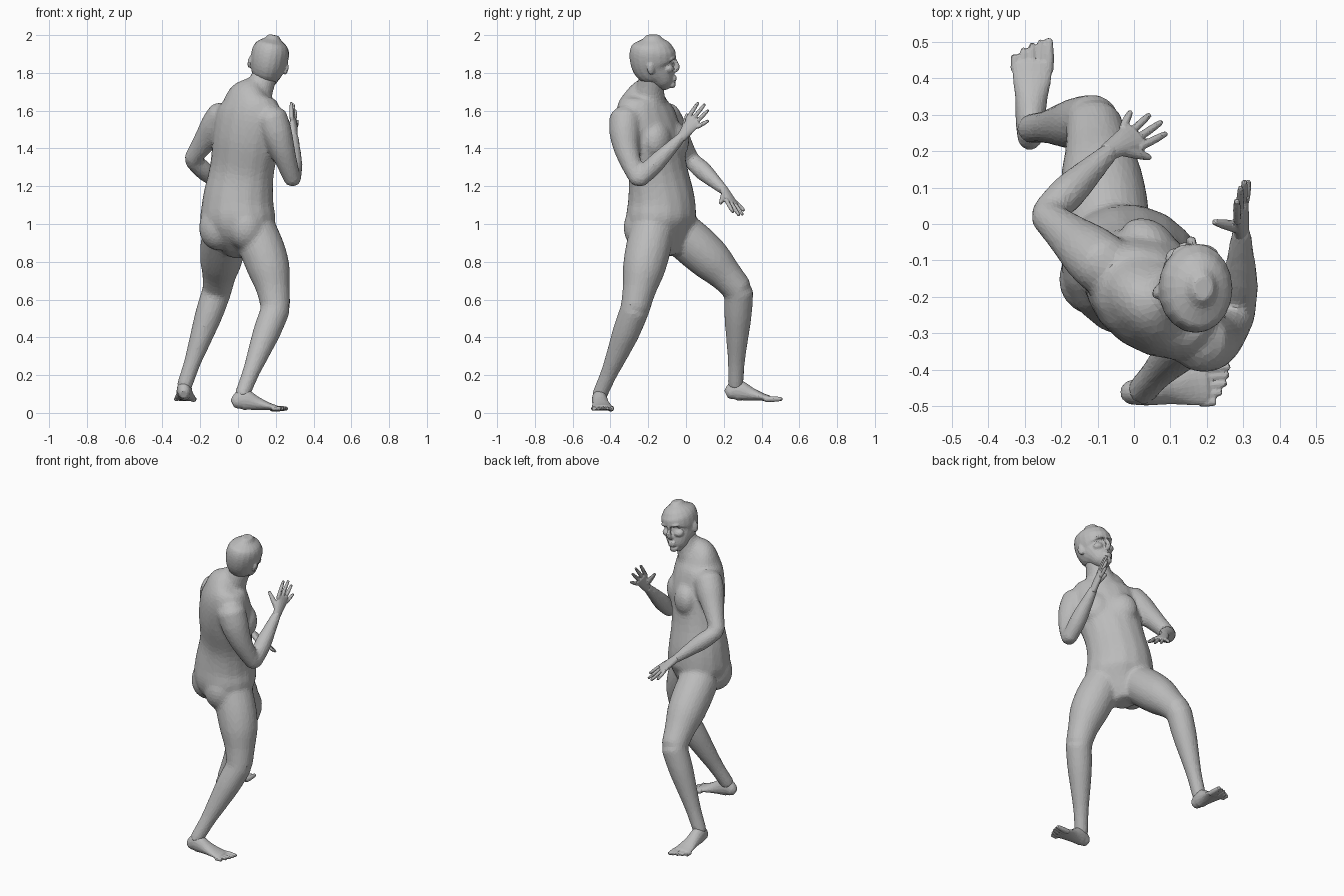
import bpy, bmesh, math
from mathutils import Vector, Matrix

old = bpy.data.objects.get("Cube")
if old:
    bpy.data.objects.remove(old, do_unlink=True)

# One plain clay colour for the whole figure
clay = bpy.data.materials.new("clay_grey")
clay.use_nodes = True
clay.diffuse_color = (0.5, 0.5, 0.5, 1)
clay.node_tree.nodes["Principled BSDF"].inputs["Base Color"].default_value = clay.diffuse_color

X, Y, Z = Vector((1, 0, 0)), Vector((0, 1, 0)), Vector((0, 0, 1))


def heading(degrees):
    """Horizontal facing direction, turned from +y toward +x."""
    angle = math.radians(degrees)
    return Vector((math.sin(angle), math.cos(angle), 0))


def right_of(facing):
    return facing.cross(Z)


def spline(rows, steps):
    """Catmull-Rom samples through rows of x, y, z, half width, half depth."""
    rows = [Vector(r if len(r) == 5 else (*r, r[3])) for r in rows]
    padded = [rows[0]] + rows + [rows[-1]]
    out = []
    for p, q, r, s in zip(padded, padded[1:], padded[2:], padded[3:]):
        for i in range(steps):
            t = i / steps
            out.append(q + (r - p) * (t / 2) + (p * 2 - q * 5 + r * 4 - s) * (t * t / 2)
                       + (q * 3 - p - r * 3 + s) * (t ** 3 / 2))
    return out + [rows[-1]]


def tube(bm, rows, ref, ref_end=None, sides=16, steps=4):
    """Loft elliptical rings along a path, with rounded closed ends."""
    points = spline(rows, steps)
    centres = [Vector(p[:3]) for p in points]
    rings = []
    last = len(points) - 1
    for i, p in enumerate(points):
        tangent = (centres[min(i + 1, last)] - centres[max(i - 1, 0)]).normalized()
        facing = ref.lerp(ref_end or ref, i / last)
        side = facing.cross(tangent).normalized()
        rings.append((centres[i], side * p[3], tangent.cross(side) * p[4], tangent))

    def cap(ring, sign):
        c, u, v, t = ring
        return c + t * sign * min(u.length, v.length) * 0.5, u * 0.6, v * 0.6, t

    rings = [cap(rings[0], -1)] + rings + [cap(rings[-1], 1)]
    turns = [math.tau * k / sides for k in range(sides)]
    loops = [[bm.verts.new(c + u * math.cos(a) + v * math.sin(a)) for a in turns]
             for c, u, v, t in rings]
    for low, high in zip(loops, loops[1:]):
        for k in range(sides):
            n = (k + 1) % sides
            bm.faces.new((low[k], low[n], high[n], high[k]))
    bm.faces.new(loops[0][::-1])
    bm.faces.new(loops[-1])


def limb(bm, start, end, radii, ref, bow=Vector()):
    """Limb segment between two joints, swelling by evenly spaced radii."""
    rows = []
    for i, radius in enumerate(radii):
        t = i / (len(radii) - 1)
        rows.append((*(start.lerp(end, t) + bow * math.sin(math.pi * t)), radius))
    tube(bm, rows, ref)


def blob(bm, centre, size, turn=0):
    """Ellipsoid muscle or feature, turned about z."""
    matrix = (Matrix.Translation(centre) @ Matrix.Rotation(-math.radians(turn), 4, "Z")
              @ Matrix.Diagonal((*size, 1)))
    bmesh.ops.create_icosphere(bm, subdivisions=3, radius=1, matrix=matrix)


def finish(name, bm, voxel, ratio, smooth):
    """Fuse the overlapping forms into one faceted skin."""
    bmesh.ops.recalc_face_normals(bm, faces=bm.faces)
    mesh = bpy.data.meshes.new(name)
    bm.to_mesh(mesh)
    bm.free()
    mesh.materials.append(clay)
    obj = bpy.data.objects.new(name, mesh)
    bpy.context.collection.objects.link(obj)
    remesh = obj.modifiers.new("Fuse", "REMESH")
    remesh.mode = "VOXEL"
    remesh.voxel_size = voxel
    relax = obj.modifiers.new("Relax", "SMOOTH")
    relax.factor = 0.5
    relax.iterations = smooth
    facets = obj.modifiers.new("Facets", "DECIMATE")
    facets.ratio = ratio


def make_hand(name, wrist, aim, spread, thumb_lift):
    """Open hand: aim runs to the fingertips, spread runs toward the index finger."""
    aim.normalize()
    spread = (spread - aim * spread.dot(aim)).normalized()
    palm = aim.cross(spread)
    bm = bmesh.new()
    knuckles = wrist + aim * 0.1
    tube(bm, [(*(wrist - aim * 0.02), .026, .021), (*wrist.lerp(knuckles, 0.5), .036, .019),
              (*knuckles, .044, .014)], palm)
    for i in range(4):
        root = knuckles + spread * (.036 - .024 * i) - aim * 0.02
        tip = knuckles + spread * (.042 - .035 * i) + aim * (0.1 - .015 * (i - 1) ** 2)
        tube(bm, [(*root, .011), (*root.lerp(tip, 0.6), .011), (*tip, .008)], palm, sides=10)
    base = wrist + aim * 0.02 + spread * 0.01
    tip = wrist + aim * 0.1 + spread * 0.07 + palm * thumb_lift
    tube(bm, [(*base, .018), (*base.lerp(tip, 0.6), .014), (*tip, .009)], aim.cross(palm), sides=10)
    finish(name, bm, .004, .2, 3)


def make_foot(name, ankle, facing, inner):
    """Bare foot along its facing; inner points toward the big toe."""
    bm = bmesh.new()
    stations = [(-.035, .035, .032, .036), (.01, .02, .04, .056), (.08, .04, .044, .036),
                (.14, .055, .054, .021), (.18, .063, .054, .015)]
    tube(bm, [(*(ankle + facing * f - Z * drop), w, d) for f, drop, w, d in stations], Z)
    for i in range(5):
        middle = ankle + inner * (.043 - .023 * i) - Z * .067
        radius = .016 if i == 0 else .012
        tube(bm, [(*(middle + facing * 0.16), radius), (*(middle + facing * 0.2), radius),
                  (*(middle + facing * (0.245 - .003 * i * i)), radius * 0.7)], Z, sides=10)
    finish(name, bm, .005, .18, 4)


# Joints of the pose
hips, chest = heading(28), heading(38)
right_shoulder, right_elbow = Vector((.175, -.32, 1.57)), Vector((.29, -.25, 1.23))
left_shoulder, left_elbow = Vector((-.075, -.12, 1.58)), Vector((-.245, .025, 1.34))
right_wrist, left_wrist = Vector((.295, -.015, 1.47)), Vector((-.06, .205, 1.175))
right_hip, right_knee, right_ankle = Vector((.09, -.18, .96)), Vector((.2, -.27, .55)), Vector((.02, -.46, .09))
left_hip, left_knee, left_ankle = Vector((-.07, -.04, .96)), Vector((-.11, .28, .65)), Vector((-.285, .262, .14))

# Torso, twisting from the hips to the sloping shoulders, and neck
body = bmesh.new()
tube(body, [(0, -.1, .88, .1, .1), (0, -.13, 1, .2, .175), (0, -.13, 1.12, .195, .175),
            (.02, -.15, 1.28, .18, .15), (.045, -.19, 1.46, .19, .155),
            (.06, -.22, 1.6, .185, .135), (.06, -.22, 1.68, .13, .1), (.08, -.21, 1.73, .07, .065)],
     hips, chest)
tube(body, [(.08, -.2, 1.64, .1), (.115, -.19, 1.72, .075), (.155, -.17, 1.82, .066)], Y)

# Chest and buttock masses either side of the middle
for side in (-1, 1):
    blob(body, Vector((.05, -.17, 1.44)) + chest * 0.085 + right_of(chest) * side * 0.075, (.09, .065, .1), 38)
    blob(body, Vector((0, -.13, .98)) - hips * 0.07 + right_of(hips) * side * 0.085, (.1, .1, .12), 28)

# Arms: right raised, left bent across the front
upper_arm, forearm = (.085, .083, .069, .056, .046), (.044, .051, .04, .027)
limb(body, right_shoulder, right_elbow, upper_arm, X, Y * -.03)
limb(body, right_elbow, right_wrist, forearm, X)
limb(body, left_shoulder, left_elbow, upper_arm, X)
limb(body, left_elbow, left_wrist, forearm, Z)

# Legs: right behind, left stepping forward
thigh, calf = (.118, .12, .112, .09, .078), (.078, .074, .06, .046, .042)
limb(body, right_hip, right_knee, thigh, X, X * .02)
limb(body, right_knee, right_ankle, calf, X, Y * .005)
limb(body, left_hip, left_knee, thigh, X, Y * .015)
limb(body, left_knee, left_ankle, calf, X)
finish("body", body, .009, .14, 24)

# Head: skull and jaw loft, nose, lips and chin
head = bmesh.new()
face = Vector((.165, -.06, 1.77))
profile = [(-.04, .045, .036, .036), (-.02, .054, .058, .054), (.02, .075, .076, .08),
           (.06, .105, .09, .112), (0.1, .115, .099, .122), (.15, .117, .098, .12),
           (.185, .115, .08, .098), (.21, .115, .045, .056)]
tube(head, [(*(face + Z * up - Y * back), w, d) for up, back, w, d in profile], Y, sides=20)
tube(head, [(*(face + Z * 0.1), .01), (*(face + Y * .014 + Z * .06), .014),
            (*(face + Z * .04), .014)], Y, sides=10)
for lift in (-.007, .007):
    blob(head, face + Z * lift - Y * .002, (.026, .014, .009))
blob(head, face - Y * .014 - Z * .034, (.028, .02, .02))
# Brows, cheeks and ears
for side in (-1, 1):
    across = X * side
    blob(head, face + across * .035 - Y * .013 + Z * 0.115, (.033, .016, .01), side * 20)
    blob(head, face + across * .045 - Y * .03 + Z * .06, (.03, .024, .022), side * 30)
    blob(head, face + across * 0.096 - Y * .125 + Z * .07, (.012, .022, .034), -side * 25)
# Lean the crown toward the left side
pivot = face - Y * 0.1 + Z * 0.1
bmesh.ops.rotate(head, verts=head.verts, cent=pivot, matrix=Matrix.Rotation(math.radians(11), 3, "Y"))
finish("head", head, .006, .16, 5)

# Hands and feet
make_hand("right_hand", right_wrist, Vector((0, .6, .8)), Vector((-.3, -.75, .55)), -.055)
make_hand("left_hand", left_wrist, Vector((.65, .4, -.65)), Vector((.7, -.7, .15)), .02)
right_toward, left_toward = heading(84), heading(2)
make_foot("right_foot", right_ankle, right_toward, -right_of(right_toward))
make_foot("left_foot", left_ankle, left_toward, right_of(left_toward))
